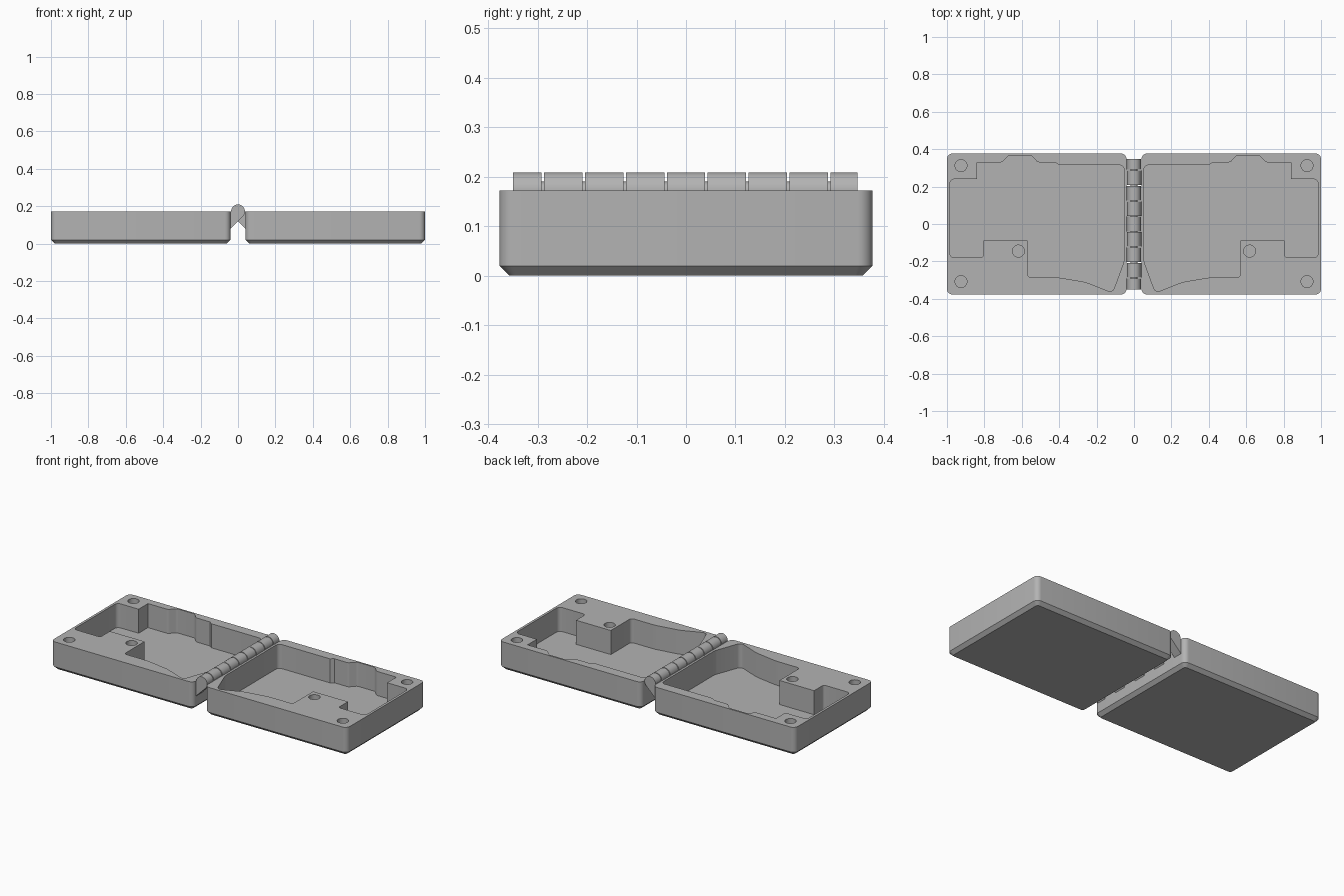
import bpy, bmesh, math
from mathutils import Vector

cube = bpy.data.objects.get("Cube")
if cube:
    bpy.data.objects.remove(cube, do_unlink=True)

grey = bpy.data.materials.new("plain grey")
grey.use_nodes = True
colour = (0.45, 0.45, 0.45, 1)
grey.diffuse_color = colour
grey.node_tree.nodes["Principled BSDF"].inputs["Base Color"].default_value = colour


def fillet(points, steps=6):
    """Round each (x, y, radius) corner of a closed outline."""
    out = []
    n = len(points)
    for i, (x, y, r) in enumerate(points):
        p = Vector((x, y))
        if r == 0:
            out.append(p)
            continue
        a = (Vector(points[i - 1][:2]) - p).normalized()
        b = (Vector(points[(i + 1) % n][:2]) - p).normalized()
        half = a.angle(b) / 2
        cut = r / math.tan(half)
        centre = p + (a + b).normalized() * (r / math.sin(half))
        start, end = p + a * cut - centre, p + b * cut - centre
        sweep = start.angle_signed(end)
        for k in range(steps + 1):
            t = -sweep * k / steps
            c, s = math.cos(t), math.sin(t)
            out.append(centre + Vector((start.x * c - start.y * s, start.x * s + start.y * c)))
    return out


def loft(name, rings):
    """Closed solid through rings with equal point counts."""
    bm = bmesh.new()
    loops = [[bm.verts.new(p) for p in ring] for ring in rings]
    n = len(loops[0])
    for low, high in zip(loops, loops[1:]):
        for i in range(n):
            j = (i + 1) % n
            bm.faces.new((low[i], low[j], high[j], high[i]))
    bm.faces.new(loops[0])
    bm.faces.new(loops[-1])
    bmesh.ops.recalc_face_normals(bm, faces=bm.faces)
    mesh = bpy.data.meshes.new(name)
    bm.to_mesh(mesh)
    bm.free()
    mesh.materials.append(grey)
    obj = bpy.data.objects.new(name, mesh)
    bpy.context.collection.objects.link(obj)
    return obj


def smooth(obj):
    bpy.ops.object.select_all(action="DESELECT")
    obj.select_set(True)
    bpy.context.view_layer.objects.active = obj
    bpy.ops.object.shade_smooth_by_angle(angle=math.radians(30))


def carve(obj, cutter):
    bpy.context.view_layer.objects.active = obj
    mod = obj.modifiers.new("cut", "BOOLEAN")
    mod.operation = "DIFFERENCE"
    mod.solver = "EXACT"
    mod.object = cutter
    bpy.ops.object.modifier_apply(modifier=mod.name)
    bpy.data.objects.remove(cutter, do_unlink=True)


def level(points, z, side):
    return [(side * p.x, p.y, z) for p in points]


def circle(x, y, r, n=32):
    return [Vector((x + r * math.cos(math.tau * k / n), y + r * math.sin(math.tau * k / n)))
            for k in range(n)]


def rounded_rect(inset, r):
    x0, x1, y = 0.04 + inset, 1 - inset, 0.377 - inset
    return fillet([(x0, -y, r), (x1, -y, r), (x1, y, r), (x0, y, r)])


TOP, FLOOR, CHAMFER = 0.172, 0.025, 0.02

# Pocket outline: x, y, corner radius
pocket = fillet([
    (0.053, 0.315, 0.025), (0.40, 0.315, 0), (0.42, 0.33, 0), (0.515, 0.33, 0.02),
    (0.55, 0.367, 0.02), (0.67, 0.367, 0.02), (0.705, 0.33, 0.02), (0.84, 0.33, 0),
    (0.84, 0.24, 0), (0.985, 0.24, 0.025), (0.985, -0.18, 0.025), (0.805, -0.18, 0.015),
    (0.805, -0.088, 0), (0.57, -0.088, 0), (0.57, -0.285, 0.02), (0.41, -0.285, 0.3),
    (0.26, -0.31, 0.2), (0.115, -0.368, 0.025), (0.053, -0.2, 0.1)])
holes = [(0.925, 0.312), (0.925, -0.308), (0.618, -0.145)]

# Two mirrored trays with pocket and shallow round sockets
for name, side in (("left_tray", 1), ("right_tray", -1)):
    tray = loft(name, [level(rounded_rect(CHAMFER, 0.015), 0, side),
                       level(rounded_rect(0, 0.03), CHAMFER, side),
                       level(rounded_rect(0, 0.03), TOP, side)])
    carve(tray, loft("pocket_cutter", [level(pocket, FLOOR, side), level(pocket, 0.3, side)]))
    for x, y in holes:
        ring = circle(x, y, 0.032)
        carve(tray, loft("socket_cutter", [level(ring, TOP - 0.03, side), level(ring, 0.3, side)]))
    smooth(tray)

# Hinge knuckles, alternately fixed to each tray
R, STEPS, GAP = 0.037, 24, 0.0025
arm = [Vector((R * math.cos(a), TOP + R * math.sin(a)))
       for a in (math.radians(-45 + 225 * k / STEPS) for k in range(STEPS + 1))]
arm += [Vector((-0.042, TOP - 0.005)), Vector((-0.042, 0.078))]
PITCH = 0.0826
seams = [-0.35] + [PITCH * (k - 3.5) for k in range(8)] + [0.347]
for i, (y0, y1) in enumerate(zip(seams, seams[1:])):
    side = 1 if i % 2 == 0 else -1
    ends = (y0 + (GAP if i else 0), y1 - (GAP if i < 8 else 0))
    knuckle = loft("hinge_knuckle_%d" % (i + 1),
                   [[(side * p.x, y, p.y) for p in arm] for y in ends])
    smooth(knuckle)

# Hinge pin
pin = circle(0, TOP, 0.018, 24)
smooth(loft("hinge_pin", [[(p.x, y, p.y) for p in pin] for y in (-0.34, 0.34)]))
